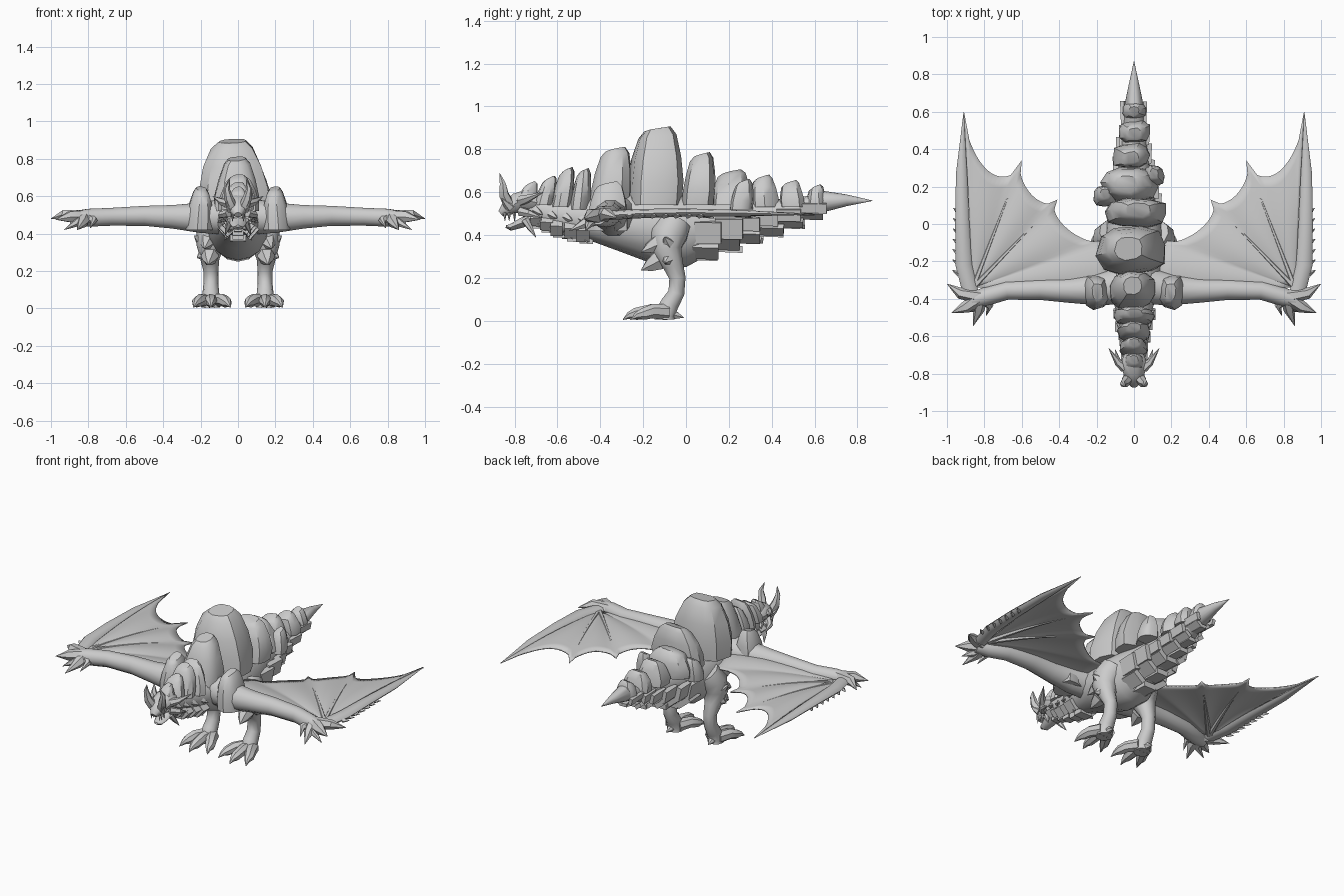
import bpy, bmesh, math, random
from mathutils import Vector, Matrix

if "Cube" in bpy.data.objects:
    bpy.data.objects.remove(bpy.data.objects["Cube"])

random.seed(4)
grey = bpy.data.materials.new("stone grey")
grey.diffuse_color = (0.6, 0.6, 0.6, 1)
grey.use_nodes = True
grey.node_tree.nodes["Principled BSDF"].inputs["Base Color"].default_value = grey.diffuse_color


def finish(bm, name, mirror=False, angle=40, thick=0):
    bmesh.ops.recalc_face_normals(bm, faces=bm.faces)
    me = bpy.data.meshes.new(name)
    bm.to_mesh(me)
    bm.free()
    ob = bpy.data.objects.new(name, me)
    bpy.context.collection.objects.link(ob)
    me.materials.append(grey)
    bpy.ops.object.select_all(action='DESELECT')
    ob.select_set(True)
    bpy.context.view_layer.objects.active = ob
    bpy.ops.object.shade_smooth_by_angle(angle=math.radians(angle))
    if thick:
        m = ob.modifiers.new("thickness", 'SOLIDIFY')
        m.thickness = thick
        m.offset = 0
    if mirror:
        ob.modifiers.new("mirror", 'MIRROR').use_mirror_merge = False
    return ob


def skin(bm, rings):
    """Join rings of points into a closed tube."""
    vs = [[bm.verts.new(p) for p in r] for r in rings]
    n = len(vs[0])
    for a, b in zip(vs, vs[1:]):
        for i in range(n):
            bm.faces.new((a[i], a[(i + 1) % n], b[(i + 1) % n], b[i]))
    bm.faces.new(vs[0])
    bm.faces.new(vs[-1])


def limb(bm, pts, n=8, flat=1.0):
    """Tube along (x, y, z, radius) points; flat scales its second axis."""
    P = [Vector(p[:3]) for p in pts]
    rings = []
    for i, p in enumerate(P):
        d = (P[min(i + 1, len(P) - 1)] - P[max(i - 1, 0)]).normalized()
        u = d.cross(Vector((0, 0, 1)) if abs(d.z) < 0.8 else Vector((0, 1, 0))).normalized()
        w = u.cross(d)
        r = pts[i][3]
        rings.append([p + u * r * math.cos(a) + w * r * flat * math.sin(a)
                      for a in (2 * math.pi * k / n for k in range(n))])
    skin(bm, rings)


def spike(bm, base, tip, r, n=6):
    b, t = Vector(base), Vector(tip)
    limb(bm, [(*b, r), (*b.lerp(t, .5), r * .65), (*t, .001)], n)


def soft(v):
    return math.copysign(abs(v) ** .75, v)


def rock(bm, x0, x1, y0, y1, z0, z1, lean=0.015, shift=0.0, n=10):
    """Chunky boulder with a squarish plan; its top moves by shift and lean."""
    cx, cy = (x0 + x1) / 2, (y0 + y1) / 2
    off = random.random()
    jit = [random.uniform(.9, 1.04) for _ in range(n)]
    rings = []
    for t, sx, sy in ((0, 1.0, 1.04), (.3, 1.0, 1.04), (.62, .84, .92), (.9, .6, .74), (1, .4, .5)):
        ring = []
        for k in range(n):
            a = 2 * math.pi * (k + off) / n
            j = jit[k] * random.uniform(.95, 1.03)
            ring.append((cx + shift * t + (x1 - x0) / 2 * sx * j * soft(math.cos(a)),
                         cy + lean * t + (y1 - y0) / 2 * sy * j * soft(math.sin(a)),
                         z0 + (z1 - z0) * t + .012 * t * math.sin(a + .3)))
        rings.append(ring)
    skin(bm, rings)


# Torso with neck and tail: (y, z, half width, half height)
body = [(-.76, .53, .045, .05), (-.6, .49, .065, .08), (-.45, .475, .10, .10), (-.3, .455, .15, .135),
        (-.14, .43, .165, .17), (0, .42, .15, .17), (.1, .44, .12, .135), (.3, .472, .085, .09),
        (.5, .51, .06, .06), (.63, .55, .05, .045), (.64, .556, .05, .05), (.75, .562, .027, .027), (.87, .56, .001, .001)]
bm = bmesh.new()
skin(bm, [[(w * math.cos(a), y, z + h * math.sin(a)) for a in (math.pi * k / 8 for k in range(16))]
          for y, z, w, h in body])
finish(bm, "body")


def section(y):
    for a, b in zip(body, body[1:]):
        if a[0] <= y <= b[0]:
            t = (y - a[0]) / (b[0] - a[0])
            return [p + (q - p) * t for p, q in zip(a[1:], b[1:])]


# Row of back boulders
bm = bmesh.new()
for r in ((-.195, .19, -.27, -.01, .54, .895, .01, -.025), (-.14, .125, -.455, -.265, .52, .80, .03, 0),
          (-.115, .115, -.545, -.45, .52, .70, .02), (-.09, .09, -.63, -.535, .53, .705, .03),
          (-.075, .075, -.71, -.62, .54, .665, .03), (-.055, .055, -.79, -.7, .55, .64, .02),
          (-.16, .185, -.02, .13, .54, .775, .02, .01), (-.17, .13, .115, .30, .54, .695, .005, -.02),
          (-.12, .09, .30, .43, .53, .67, -.01), (-.09, .09, .435, .555, .53, .645, -.01),
          (-.065, .065, .56, .65, .53, .625, 0)):
    rock(bm, *r)
rock(bm, -.22, -.09, .09, .2, .51, .64)
rock(bm, .05, .165, .2, .31, .52, .65)
finish(bm, "back_boulders", angle=35)

# Shoulder boulders
bm = bmesh.new()
rock(bm, .135, .285, -.455, -.27, .42, .64, 0, -.015)
finish(bm, "shoulder_boulder", True, 35)

# Overlapping plates under tail and neck
bm = bmesh.new()


def plate_row(y, length, thick, angles):
    rx, rz = section(y)[1:]
    for deg in angles:
        a = math.radians(deg)
        k = random.uniform(.96, 1.1)
        p = Vector((rx * k * math.sin(a), y + random.uniform(-.015, .015), section(y)[0] - rz * k * math.cos(a)))
        m = (Matrix.Translation(p) @ Matrix.Rotation(-a, 4, 'Y') @ Matrix.Rotation(-.04, 4, 'X')
             @ Matrix.Diagonal((rx * random.uniform(.7, .95), length * random.uniform(.9, 1.1), thick, 1)))
        bmesh.ops.create_cube(bm, size=1, matrix=m)


for i in range(6):
    plate_row(.10 + i * .096, .12, .036 - i * .003, (-78, -39, 0, 39, 78))
for i in range(5):
    plate_row(-.7 + i * .055, .06, .04, (-48, 0, 48))
finish(bm, "belly_plates", angle=20)

# Neck thorns
bm = bmesh.new()
for i in range(4):
    y = -.70 + i * .07
    z, w, h = section(y)
    spike(bm, (w * .6, y, z - h * .8), (w * .8, y + .03, z - h - .02), .022, 5)
    spike(bm, (w * .8, y, z), (w + .02, y + .03, z - .02), .022, 5)
finish(bm, "neck_thorns", True)

# Skull, jaw and horns
bm = bmesh.new()
limb(bm, [(0, -.69, .55, .05), (0, -.74, .56, .07), (0, -.79, .55, .06), (0, -.84, .52, .042), (0, -.865, .50, .02)], 10, .8)
finish(bm, "skull")
bm = bmesh.new()
limb(bm, [(0, -.70, .49, .05), (0, -.77, .455, .045), (0, -.82, .435, .03), (0, -.84, .44, .012)], 8, .5)
finish(bm, "jaw")
bm = bmesh.new()
spike(bm, (.035, -.82, .53), (.068, -.86, .57), .026)
limb(bm, [(.03, -.825, .54, .028), (.05, -.85, .59, .025), (.06, -.855, .64, .016), (.045, -.87, .69, .001)], 6)
limb(bm, [(.05, -.77, .56, .026), (.085, -.74, .57, .02), (.135, -.665, .60, .001)], 6)
limb(bm, [(.05, -.77, .51, .024), (.09, -.73, .50, .018), (.10, -.67, .48, .001)], 6)
spike(bm, (.04, -.75, .47), (.07, -.70, .39), .02)
for y in (-.845, -.825, -.80):
    spike(bm, (.02 - y * .01, y, .505), (.03, y, .465), .008, 4)
finish(bm, "horns_and_teeth", True)

# Wing arm and hand
bm = bmesh.new()
limb(bm, [(.08, -.33, .49, .10), (.2, -.35, .485, .085), (.35, -.355, .49, .066), (.5, -.35, .495, .056),
          (.68, -.355, .49, .05), (.80, -.39, .485, .05), (.87, -.41, .485, .038)], 10, 1.0)
finish(bm, "wing_arm", True)
bm = bmesh.new()
for mid, tip, r in (((.90, -.445, .49), (.975, -.475, .475), .033), ((.83, -.46, .46), (.86, -.545, .42), .03),
                    ((.93, -.37, .50), (1.0, -.32, .48), .03), ((.86, -.45, .46), (.93, -.47, .42), .024),
                    ((.77, -.44, .47), (.79, -.49, .43), .02)):
    limb(bm, [(.82, -.39, .49, .04), (*mid, r), (*tip, .001)], 6)
for i in range(7):
    y = -.27 + i * .055
    spike(bm, (.935, y, .49), (.972 - .001 * i, y + .025, .49), .014, 4)
finish(bm, "wing_claws", True)

# Wing finger bones
root = Vector((.86, -.34, .485))
tips = [Vector(t) for t in ((.91, .60, .495), (.60, .34, .48), (.41, .13, .48), (.15, -.09, .48), (.10, -.34, .49))]
bm = bmesh.new()
limb(bm, [(.87, -.38, .49, .042), (.91, -.22, .50, .044), (.918, 0, .505, .038), (.922, .27, .502, .03), (.91, .60, .495, .001)], 8, .5)
for t in tips[1:3]:
    pts = []
    for k in range(7):
        u = .03 + .97 * k / 6
        p = root.lerp(t, u)
        pts.append((p.x, p.y, p.z + .02 * math.sin(math.pi * u), .016 * (1 - u) + .001))
    limb(bm, pts, 6)
finish(bm, "wing_fingers", True)

# Scalloped wing membrane, one patch between each pair of fingers
bm = bmesh.new()
NU, NV = 10, 12
for a, b, cut in zip(tips, tips[1:], (.23, .13, .13, 0)):
    grid = []
    for i in range(NU + 1):
        u = .03 + .97 * i / NU
        row = []
        for j in range(NV + 1):
            v = j / NV
            s = math.sin(math.pi * v) if 0 < j < NV else 0
            p = root.lerp(a.lerp(b, v), u * (1 - cut * s ** .35))
            p.z += .02 * math.sin(math.pi * u) + .018 * s * u
            row.append(bm.verts.new(p))
        grid.append(row)
    for i in range(NU):
        for j in range(NV):
            bm.faces.new((grid[i][j], grid[i][j + 1], grid[i + 1][j + 1], grid[i + 1][j]))
bmesh.ops.remove_doubles(bm, verts=bm.verts, dist=.0005)
finish(bm, "wing_membrane", True, 60, .008)

# Legs, feet and leg spurs
bm = bmesh.new()
limb(bm, [(.11, -.05, .46, .08), (.135, -.08, .40, .09), (.15, -.09, .33, .072), (.15, -.06, .26, .05),
          (.145, -.04, .20, .04), (.145, -.045, .13, .04), (.145, -.075, .08, .045), (.145, -.10, .03, .05), (.145, -.10, .005, .05)], 10)
finish(bm, "leg", True)
bm = bmesh.new()
for x, y in ((.06, -.20), (.145, -.235), (.22, -.20)):
    dx = x - .145
    limb(bm, [(.145 + dx * .3, -.09, .04, .038), (.145 + dx * .75, -.16, .045, .034), (x, y, .032, .029), (x + dx * .1, y - .03, .025, .017),
              (x + dx * .25, y - .06, .005, .001)], 7)
spike(bm, (.145, -.08, .035), (.15, -.01, .015), .03)
finish(bm, "toes", True)
bm = bmesh.new()
for b, t, r in (((.15, -.13, .28), (.16, -.21, .235), .05), ((.16, -.13, .36), (.18, -.21, .32), .045),
                ((.19, -.08, .36), (.235, -.10, .39), .035), ((.18, -.08, .29), (.22, -.10, .27), .035)):
    spike(bm, b, t, r)
finish(bm, "leg_spurs", True)
